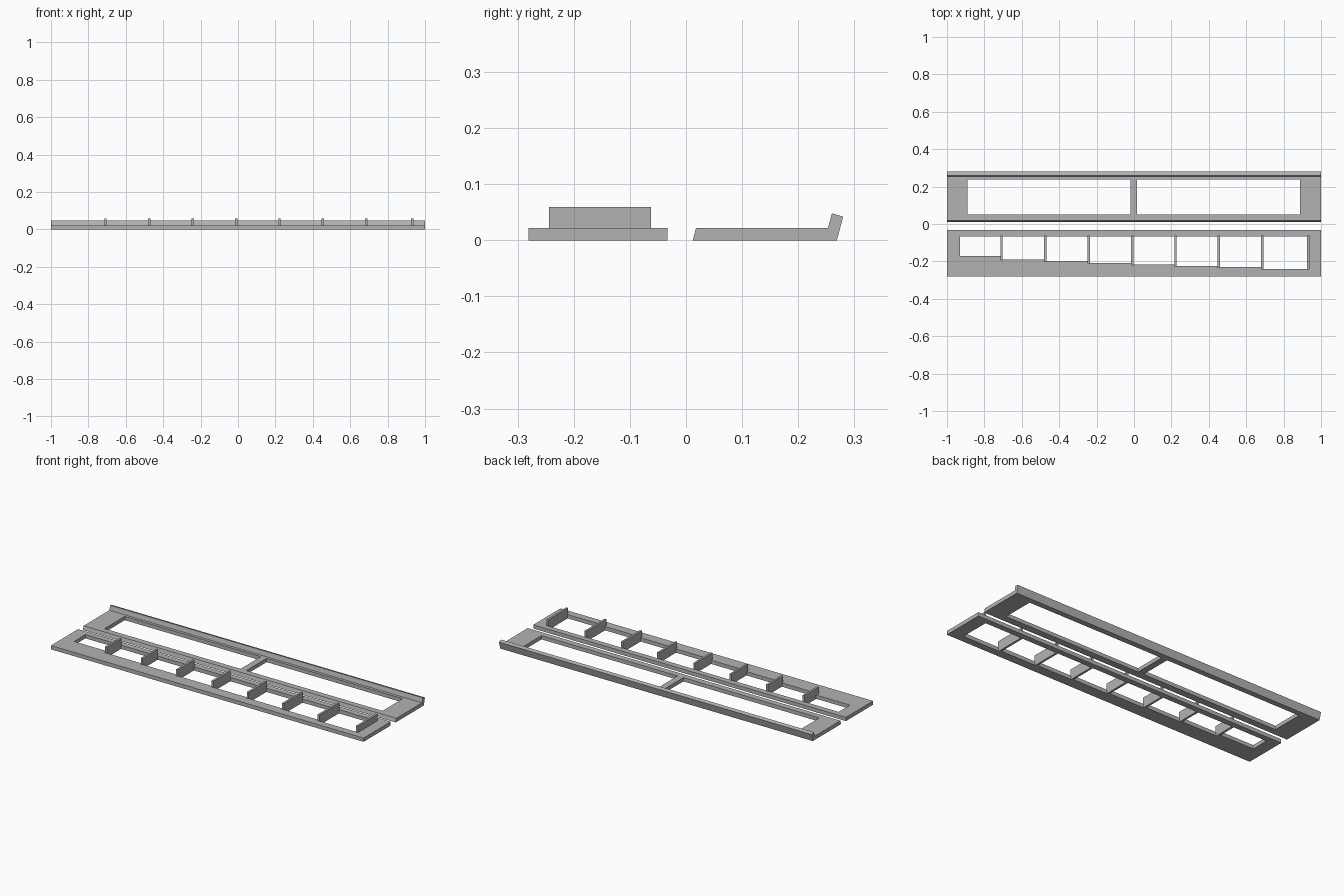
import bpy
import bmesh
from mathutils import Vector

cube = bpy.data.objects.get("Cube")
if cube:
    bpy.data.objects.remove(cube, do_unlink=True)

grey = bpy.data.materials.new("plain grey")
grey.use_nodes = True
colour = (0.45, 0.45, 0.45, 1)
grey.diffuse_color = colour
grey.node_tree.nodes["Principled BSDF"].inputs["Base Color"].default_value = colour


def prism(name, outline, sweep):
    """Extrude a closed outline of 3D points along the sweep vector."""
    bm = bmesh.new()
    face = bm.faces.new([bm.verts.new(p) for p in outline])
    result = bmesh.ops.extrude_face_region(bm, geom=[face])
    moved = [v for v in result["geom"] if isinstance(v, bmesh.types.BMVert)]
    bmesh.ops.translate(bm, verts=moved, vec=Vector(sweep))
    bmesh.ops.recalc_face_normals(bm, faces=bm.faces)
    mesh = bpy.data.meshes.new(name)
    bm.to_mesh(mesh)
    bm.free()
    mesh.materials.append(grey)
    obj = bpy.data.objects.new(name, mesh)
    bpy.context.collection.objects.link(obj)
    return obj


def box(name, x0, x1, y0, y1, z0, z1):
    corners = [(x0, y0, z0), (x1, y0, z0), (x1, y1, z0), (x0, y1, z0)]
    return prism(name, corners, (0, 0, z1 - z0))


def cut(target, cutter):
    """Cut an opening through the target and discard the cutter."""
    cutter.hide_render = True
    mod = target.modifiers.new("opening", 'BOOLEAN')
    mod.operation = 'DIFFERENCE'
    mod.solver = 'EXACT'
    mod.object = cutter
    bpy.context.view_layer.objects.active = target
    bpy.ops.object.modifier_apply(modifier=mod.name)
    bpy.data.objects.remove(cutter, do_unlink=True)


PLATE = 0.022

# Rear frame: slanted front edge and a raised, tilted lip along the back
profile = [(0.012, 0), (0.018, PLATE), (0.253, PLATE),
           (0.26, 0.048), (0.28, 0.042), (0.269, 0)]
rear = prism("rear_frame", [(-1, y, z) for y, z in profile], (2, 0, 0))
for left, right in ((-0.89, -0.02), (0.017, 0.888)):
    cut(rear, box("window_cutter", left, right, 0.052, 0.237, -0.1, 0.1))

# Front frame: one long opening whose front edge steps outward bay by bay
front = box("front_frame", -1, 1, -0.281, -0.033, 0, PLATE)
fin_x = [-0.708, -0.474, -0.242, -0.009, 0.222, 0.453, 0.686, 0.931]
bay_y = [-0.17, -0.19, -0.198, -0.208, -0.217, -0.224, -0.231, -0.24]
edges = [-0.93] + fin_x
BACK = -0.066
outline = [(edges[0], BACK, -0.1)]
for i, y in enumerate(bay_y):
    outline += [(edges[i], y, -0.1), (edges[i + 1], y, -0.1)]
outline.append((edges[-1], BACK, -0.1))
cut(front, prism("bay_cutter", outline, (0, 0, 0.2)))

# Upright divider fins, one at the end of each bay
for i, x in enumerate(fin_x):
    reach = bay_y[min(i + 1, len(bay_y) - 1)] - 0.004
    box(f"divider_fin_{i + 1}", x - 0.006, x + 0.006, reach, -0.062, 0, 0.059)
